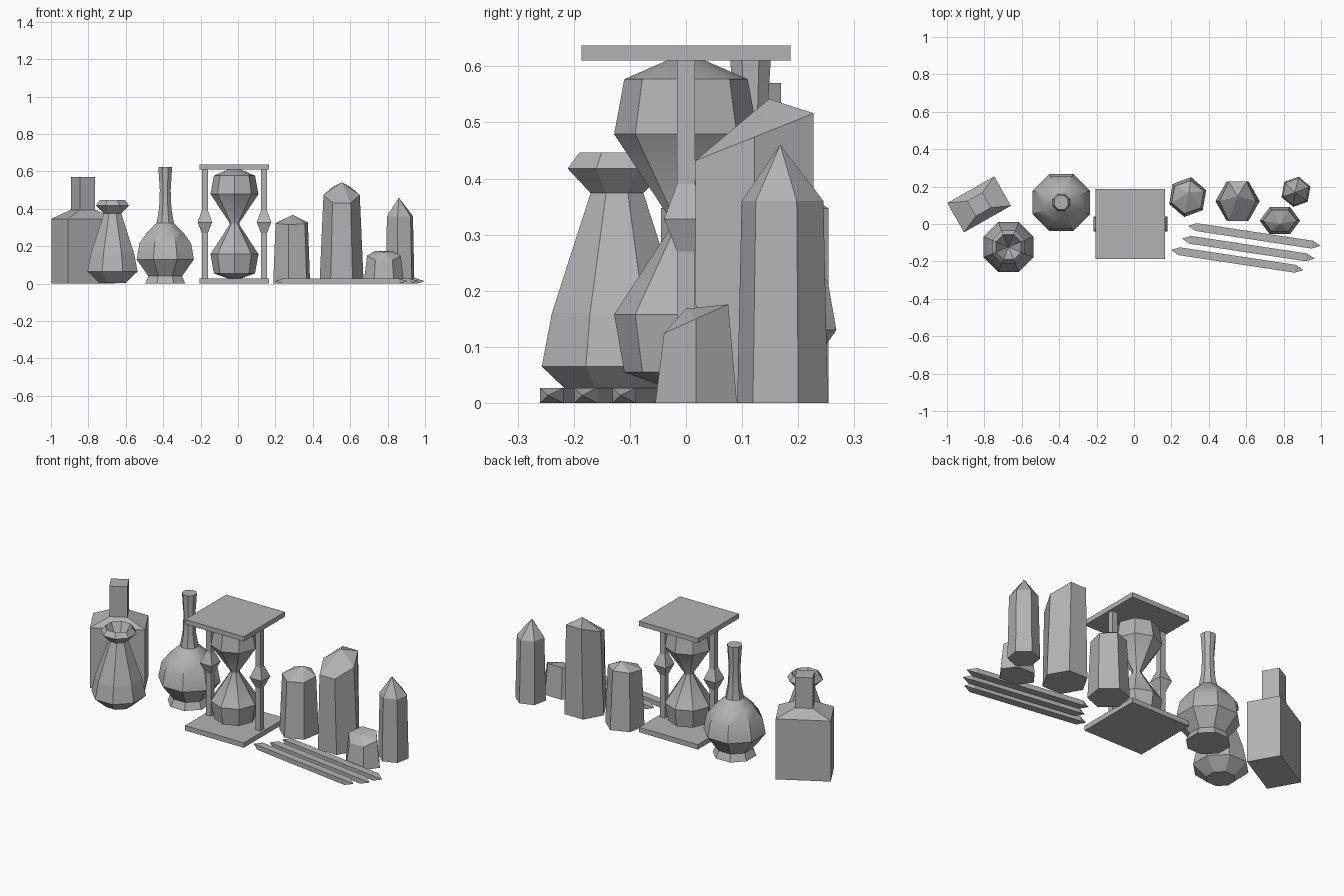
import bpy, bmesh, math
from mathutils import Vector, Matrix

if "Cube" in bpy.data.objects:
    bpy.data.objects.remove(bpy.data.objects["Cube"])

grey = bpy.data.materials.new("plain_grey")
grey.diffuse_color = (0.45, 0.45, 0.45, 1)
grey.use_nodes = True
grey.node_tree.nodes["Principled BSDF"].inputs["Base Color"].default_value = grey.diffuse_color


def make(name, rings, smooth=None):
    """Skin a stack of vertex rings; a one-point ring makes a tip."""
    bm = bmesh.new()
    rows = [[bm.verts.new(p) for p in ring] for ring in rings]
    for a, b in zip(rows, rows[1:]):
        n = max(len(a), len(b))
        for i in range(n):
            j = (i + 1) % n
            if len(a) == 1:
                bm.faces.new((a[0], b[j], b[i]))
            elif len(b) == 1:
                bm.faces.new((a[i], a[j], b[0]))
            else:
                bm.faces.new((a[i], a[j], b[j], b[i]))
    if len(rows[0]) > 2:
        bm.faces.new(rows[0][::-1])
    if len(rows[-1]) > 2:
        bm.faces.new(rows[-1])
    bmesh.ops.recalc_face_normals(bm, faces=bm.faces)
    me = bpy.data.meshes.new(name)
    bm.to_mesh(me)
    bm.free()
    me.materials.append(grey)
    ob = bpy.data.objects.new(name, me)
    bpy.context.collection.objects.link(ob)
    if smooth:
        bpy.ops.object.select_all(action='DESELECT')
        ob.select_set(True)
        bpy.context.view_layer.objects.active = ob
        bpy.ops.object.shade_smooth_by_angle(angle=math.radians(smooth))
    return ob


def ring(c, rx, ry, z, n, rot):
    out = []
    for i in range(n):
        a = math.radians(rot) + math.tau * i / n
        out.append((c[0] + rx * math.cos(a), c[1] + ry * math.sin(a), z))
    return out


def lathe(name, c, profile, n=8, rot=22.5, smooth=None):
    """Turned shape; radii are measured to the flats when rot is half a step."""
    k = 1 / math.cos(math.pi / n) if rot else 1
    rings = [ring(c, r * k, r * k, z, n, rot) if r else [(c[0], c[1], z)]
             for r, z in profile]
    return make(name, rings, smooth)


def box(name, c, size, z0, z1, angle=0):
    m = Matrix.Rotation(math.radians(angle), 3, 'Z')
    corners = [(-1, -1), (1, -1), (1, 1), (-1, 1)]
    base = [m @ Vector((x * size[0] / 2, y * size[1] / 2, 0)) + Vector((c[0], c[1], 0))
            for x, y in corners]
    return make(name, [[(p.x, p.y, z) for p in base] for z in (z0, z1)])


def square(c, w, d, z, angle):
    m = Matrix.Rotation(math.radians(angle), 3, 'Z')
    return [tuple(m @ Vector((x * w / 2, y * d / 2, 0)) + Vector((c[0], c[1], z)))
            for x, y in ((-1, -1), (1, -1), (1, 1), (-1, 1))]


def crystal(name, c, base, top, z, tilt, apex, rot):
    """Six-sided crystal whose shoulder height rises towards the back."""
    low = ring(c, base[0], base[1], 0, 6, rot)
    high = [(x, y, z + (y - c[1]) * tilt)
            for x, y, _ in ring(c, top[0], top[1], 0, 6, rot)]
    return make(name, [low, high, [apex]])


# square bottle
bc = (-0.828, 0.105)
make("square_bottle", [square(bc, w, d, z, 29.5) for w, d, z in (
    (0.288, 0.18, 0), (0.288, 0.18, 0.347),
    (0.094, 0.094, 0.395), (0.094, 0.094, 0.57))])

# open vase with flared lip
lathe("vase", (-0.671, -0.123), [
    (0.07, 0.004), (0.134, 0.065), (0.116, 0.16), (0.047, 0.374), (0.088, 0.418),
    (0.067, 0.446), (0.036, 0.385), (0, 0.33)])

# round flask with long neck
lathe("flask", (-0.389, 0.115), [
    (0.107, 0), (0.09, 0.04), (0.153, 0.13), (0.138, 0.215), (0.095, 0.275),
    (0.046, 0.325), (0.033, 0.40), (0.029, 0.50), (0.037, 0.625)], smooth=32)

# hourglass
hx = -0.019
for name, z0, z1 in (("hourglass_base", 0, 0.028), ("hourglass_top", 0.61, 0.637)):
    box(name, (hx, 0), (0.372, 0.372), z0, z1)
lathe("hourglass_bulbs", (hx, 0), [
    (0.03, 0.026), (0.11, 0.055), (0.128, 0.158), (0.026, 0.315),
    (0.026, 0.325), (0.128, 0.479), (0.11, 0.577), (0.03, 0.612)],
    rot=0, smooth=32)
for side, s in (("left", -1), ("right", 1)):
    px = hx + s * 0.158
    lathe(side + "_post", (px, 0), [
        (0.016, 0.028), (0.016, 0.27), (0.039, 0.328), (0.016, 0.39), (0.016, 0.61)],
        n=4, rot=45)

# crystals
crystal("short_crystal", (0.287, 0.144), (0.105, 0.108), (0.092, 0.09),
        0.325, 0.1, (0.293, 0.17, 0.368), 80)
crystal("tall_crystal", (0.554, 0.122), (0.118, 0.12), (0.097, 0.122),
        0.474, 0.4, (0.554, 0.148, 0.542), 0)
crystal("pointed_crystal", (0.866, 0.172), (0.082, 0.082), (0.074, 0.074),
        0.36, 0, (0.86, 0.168, 0.46), 20)
crystal("small_crystal", (0.78, 0.018), (0.108, 0.084), (0.09, 0.066),
        0.15, 0.45, (0.78, 0.0, 0.168), 0)

# three sticks with pointed ends
for i, (x, y) in enumerate(((0.289, -0.01), (0.257, -0.078), (0.198, -0.139))):
    start, end = Vector((x, y, 0.0135)), Vector((x + 0.708, y - 0.107, 0.0135))
    d = (end - start).normalized()
    side = Vector((-d.y, d.x, 0)) * 0.021
    up = Vector((0, 0, 0.0135))
    sect = lambda p: [p - side - up, p + side - up, p + side + up, p - side + up]
    make("stick_%d" % (i + 1), [[start], sect(start + d * 0.045),
                                sect(end - d * 0.045), [end]])
